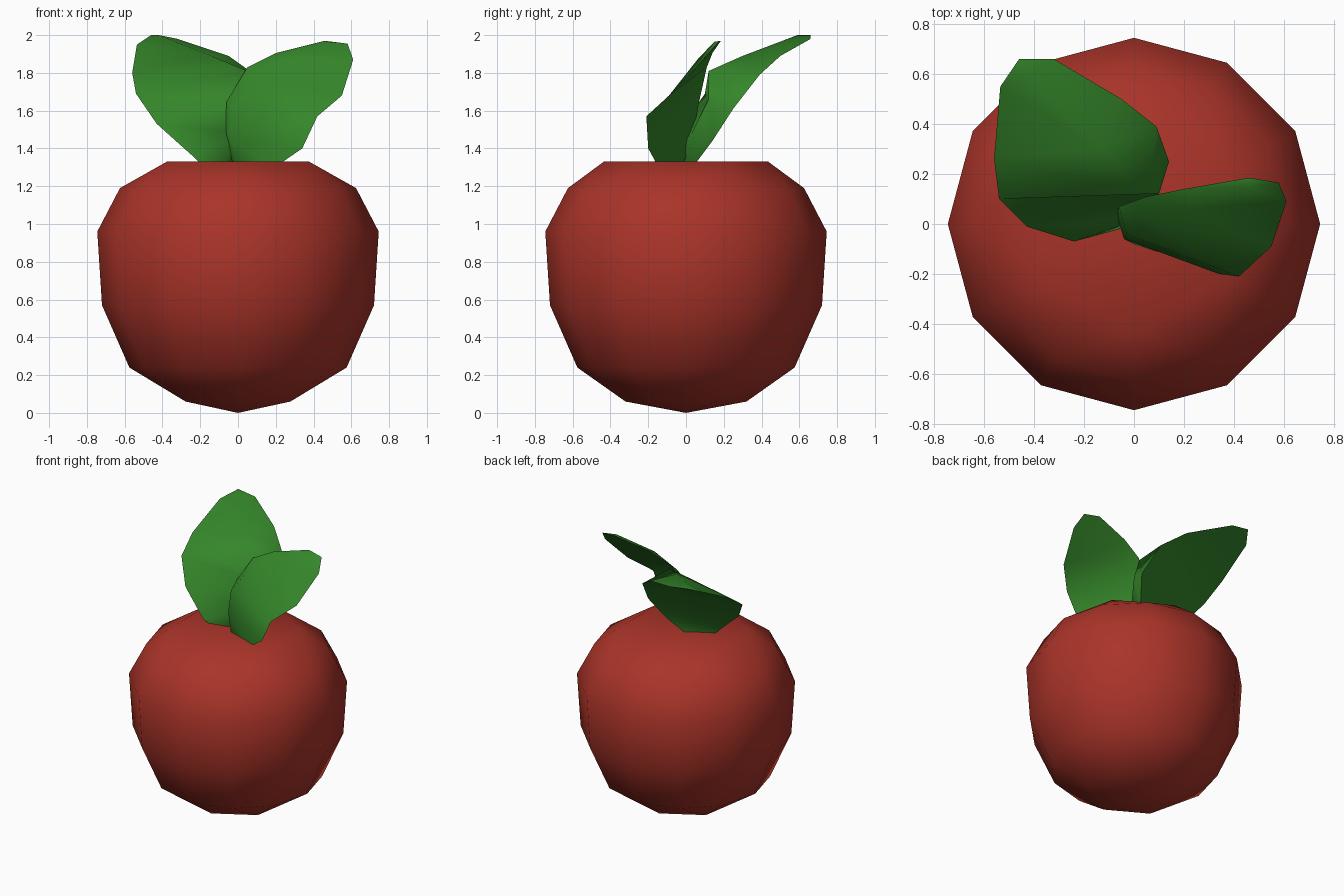
import bpy
import bmesh
from math import cos, sin, pi, radians

default = bpy.data.objects.get("Cube")
if default:
    bpy.data.objects.remove(default, do_unlink=True)


def make_material(name, rgb):
    mat = bpy.data.materials.new(name)
    mat.use_nodes = True
    color = (*rgb, 1)
    mat.diffuse_color = color
    mat.node_tree.nodes["Principled BSDF"].inputs["Base Color"].default_value = color
    return mat


def finish(bm, name, mat, angle):
    bmesh.ops.recalc_face_normals(bm, faces=bm.faces)
    mesh = bpy.data.meshes.new(name)
    bm.to_mesh(mesh)
    bm.free()
    mesh.materials.append(mat)
    obj = bpy.data.objects.new(name, mesh)
    bpy.context.collection.objects.link(obj)
    bpy.ops.object.select_all(action="DESELECT")
    obj.select_set(True)
    bpy.context.view_layer.objects.active = obj
    bpy.ops.object.shade_smooth_by_angle(angle=radians(angle))


def ring(bm, radius, z, sides):
    angles = [pi / 2 + 2 * pi * i / sides for i in range(sides)]
    return [bm.verts.new((radius * cos(a), radius * sin(a), z)) for a in angles]


def bridge(bm, low, high):
    n = len(low)
    for i in range(n):
        j = (i + 1) % n
        bm.faces.new((low[i], low[j], high[j], high[i]))


def close_end(bm, outer, radius, z, pole_z):
    # Six-sided inner ring joined to the twelve-sided one, then a fan
    inner = ring(bm, radius, z, 6)
    pole = bm.verts.new((0, 0, pole_z))
    for k in range(6):
        a, b = inner[k], inner[(k + 1) % 6]
        o = [outer[(2 * k + s) % 12] for s in range(3)]
        bm.faces.new((a, o[0], o[1]))
        bm.faces.new((a, o[1], b))
        bm.faces.new((b, o[1], o[2]))
        bm.faces.new((a, b, pole))


def build_fruit(mat):
    bm = bmesh.new()
    profile = [(0.575, 0.24), (0.72, 0.57), (0.745, 0.96), (0.625, 1.19)]
    rings = [ring(bm, r, z, 12) for r, z in profile]
    for low, high in zip(rings, rings[1:]):
        bridge(bm, low, high)
    close_end(bm, rings[0], 0.32, 0.06, 0)
    close_end(bm, rings[-1], 0.435, 1.33, 1.33)
    finish(bm, "fruit_body", mat, 60)


def build_leaf(name, mat, outer, back, front):
    # Wedge-shaped leaf lofted along three rails, tip first
    bm = bmesh.new()
    sections = [[bm.verts.new(p) for p in pts] for pts in zip(outer, back, front)]
    for a, b in zip(sections, sections[1:]):
        bridge(bm, a, b)
    bm.faces.new(sections[0])
    bm.faces.new(sections[-1])
    bmesh.ops.triangulate(bm, faces=bm.faces)
    finish(bm, name, mat, 55)


red = make_material("fruit red", (0.40, 0.034, 0.022))
green = make_material("leaf green", (0.035, 0.24, 0.023))

build_fruit(red)

# Large leaf leaning to the back right
build_leaf(
    "large_leaf", green,
    outer=[(-.46, .66, 2), (-.535, .55, 1.95), (-.56, .26, 1.8), (-.54, .1, 1.69),
           (-.43, -.01, 1.53), (-.24, -.07, 1.36), (-.13, 0, 1.25)],
    back=[(-.32, .66, 1.98), (-.05, .5, 1.89), (.09, .39, 1.79), (.14, .25, 1.61),
          (.06, .14, 1.44), (-.03, .05, 1.32), (-.08, .03, 1.25)],
    front=[(-.42, .59, 2), (-.14, .3, 1.89), (.05, .12, 1.81), (.1, .12, 1.66),
           (.05, .03, 1.48), (-.06, -.02, 1.34), (-.1, 0, 1.25)])

# Small leaf leaning to the left
build_leaf(
    "small_leaf", green,
    outer=[(.58, .165, 1.955), (.61, .09, 1.87), (.55, -.09, 1.68), (.42, -.21, 1.57),
           (.34, -.2, 1.4), (.18, -.14, 1.29), (.1, -.08, 1.25)],
    back=[(.46, .185, 1.97), (.2, .14, 1.905), (.05, .11, 1.83), (-.06, .07, 1.65),
          (-.07, .04, 1.48), (-.03, -.01, 1.33), (.05, -.04, 1.25)],
    front=[(.47, .15, 1.965), (.22, .06, 1.87), (.06, .02, 1.76), (-.03, -.04, 1.62),
           (-.04, -.06, 1.46), (0, -.08, 1.32), (.06, -.07, 1.25)])
